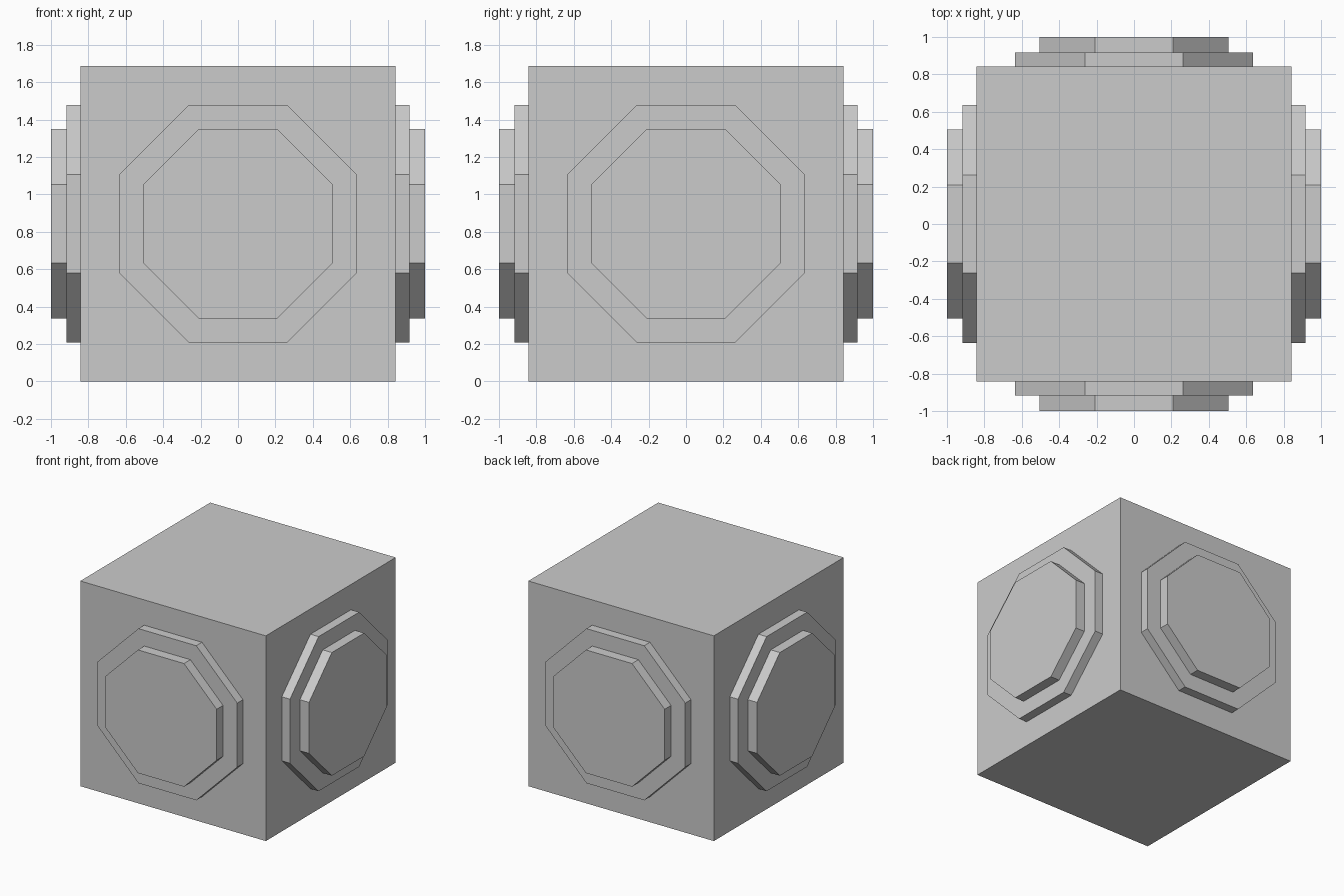
import bpy
from math import pi, cos, sin
from mathutils import Matrix, Vector

cube = bpy.data.objects.get("Cube")
if cube:
    bpy.data.objects.remove(cube, do_unlink=True)

HALF = 0.843      # half width of the body
EMBED = 0.01      # how far each plate sinks into what is behind it

grey = bpy.data.materials.new("light grey")
grey.use_nodes = True
colour = (0.6, 0.6, 0.6, 1)
grey.diffuse_color = colour
grey.node_tree.nodes["Principled BSDF"].inputs["Base Color"].default_value = colour


def finish(name):
    obj = bpy.context.object
    obj.name = name
    obj.data.materials.append(grey)
    return obj


def octagon_plate(name, angle, apothem, inner, outer):
    """Eight-sided plate facing outward, with flat sides up and down."""
    bpy.ops.mesh.primitive_cylinder_add(
        vertices=8, radius=apothem / cos(pi / 8), depth=outer - inner)
    obj = finish(name)
    turn = (Matrix.Rotation(angle, 4, 'Z') @ Matrix.Rotation(pi / 2, 4, 'Y')
            @ Matrix.Rotation(pi / 8, 4, 'Z'))
    obj.data.transform(turn)
    mid = (inner + outer) / 2
    obj.location = Vector((mid * cos(angle), mid * sin(angle), HALF))


# Cube body
bpy.ops.mesh.primitive_cube_add(size=2 * HALF, location=(0, 0, HALF))
finish("body")

# Stepped pair of plates on each of the four sides
for i, side in enumerate(("left", "back", "right", "front")):
    octagon_plate(side + "_lower_plate", i * pi / 2, 0.635, HALF - EMBED, 0.917)
    octagon_plate(side + "_upper_plate", i * pi / 2, 0.506, 0.917 - EMBED, 1.0)
